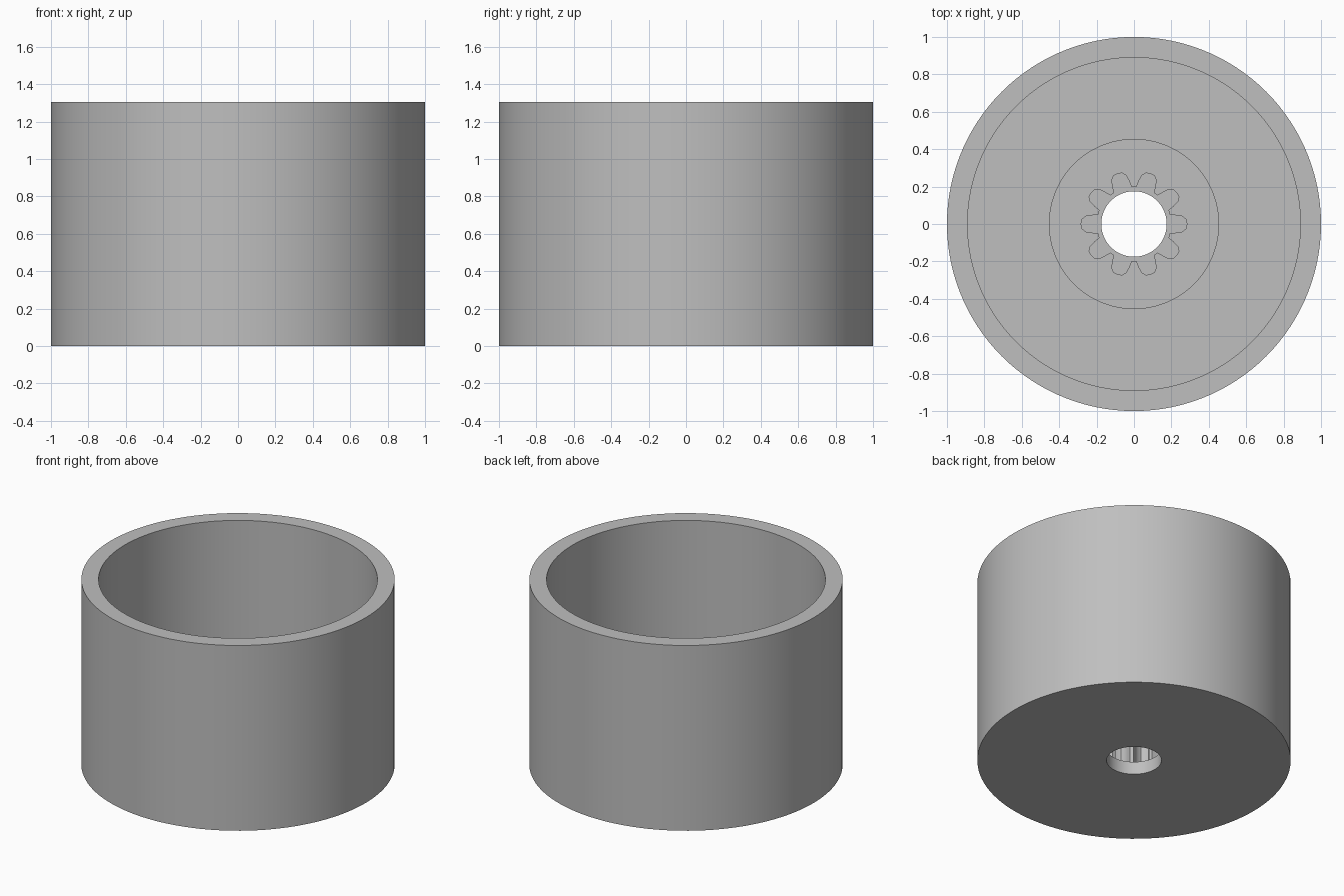
import bpy, bmesh
from math import radians, cos, sin

if "Cube" in bpy.data.objects:
    bpy.data.objects.remove(bpy.data.objects["Cube"], do_unlink=True)

TEETH = 10
SIDES = TEETH * 12
HEIGHT, FLOOR, HUB_TOP, LEDGE = 1.305, 0.11, 0.45, 0.09

# One colour
grey = bpy.data.materials.new("plain grey")
grey.use_nodes = True
colour = (0.52, 0.52, 0.52, 1)
grey.diffuse_color = colour
grey.node_tree.nodes["Principled BSDF"].inputs["Base Color"].default_value = colour


def circle(radius):
    return [(radius, 360 * i / SIDES) for i in range(SIDES)]


def gear_outline():
    """Socket outline as (radius, degrees), starting at a tooth tip."""
    flank = [(0.28, 5), (0.262, 9), (0.23, 11.7), (0.21, 13.2), (0.198, 14.5)]
    tooth = [(0.283, 0)] + flank + [(0.198, 18)]
    tooth += [(r, 36 - a) for r, a in reversed(flank)]
    return [(r, a + 360 / TEETH * t) for t in range(TEETH) for r, a in tooth]


# Closed section: outside wall, rim, inside wall, floor, hub, toothed socket, bore
gear = gear_outline()
section = [
    (circle(1.0), 0), (circle(1.0), HEIGHT),
    (circle(0.89), HEIGHT), (circle(0.89), FLOOR),
    (circle(0.455), FLOOR), (circle(0.455), HUB_TOP),
    (gear, HUB_TOP), (gear, LEDGE),
    (circle(0.175), LEDGE), (circle(0.175), 0),
]

bm = bmesh.new()
loops = [[bm.verts.new((r * cos(radians(a)), r * sin(radians(a)), z))
          for r, a in outline] for outline, z in section]
for k, low in enumerate(loops):
    high = loops[(k + 1) % len(loops)]
    for i in range(SIDES):
        j = (i + 1) % SIDES
        bm.faces.new((low[i], low[j], high[j], high[i]))
bmesh.ops.recalc_face_normals(bm, faces=bm.faces)

mesh = bpy.data.meshes.new("cup_with_toothed_hub")
bm.to_mesh(mesh)
bm.free()
mesh.materials.append(grey)
cup = bpy.data.objects.new("cup_with_toothed_hub", mesh)
bpy.context.collection.objects.link(cup)

# Smooth round walls, crisp rims
bpy.ops.object.select_all(action='DESELECT')
cup.select_set(True)
bpy.context.view_layer.objects.active = cup
bpy.ops.object.shade_smooth_by_angle(angle=radians(30))
